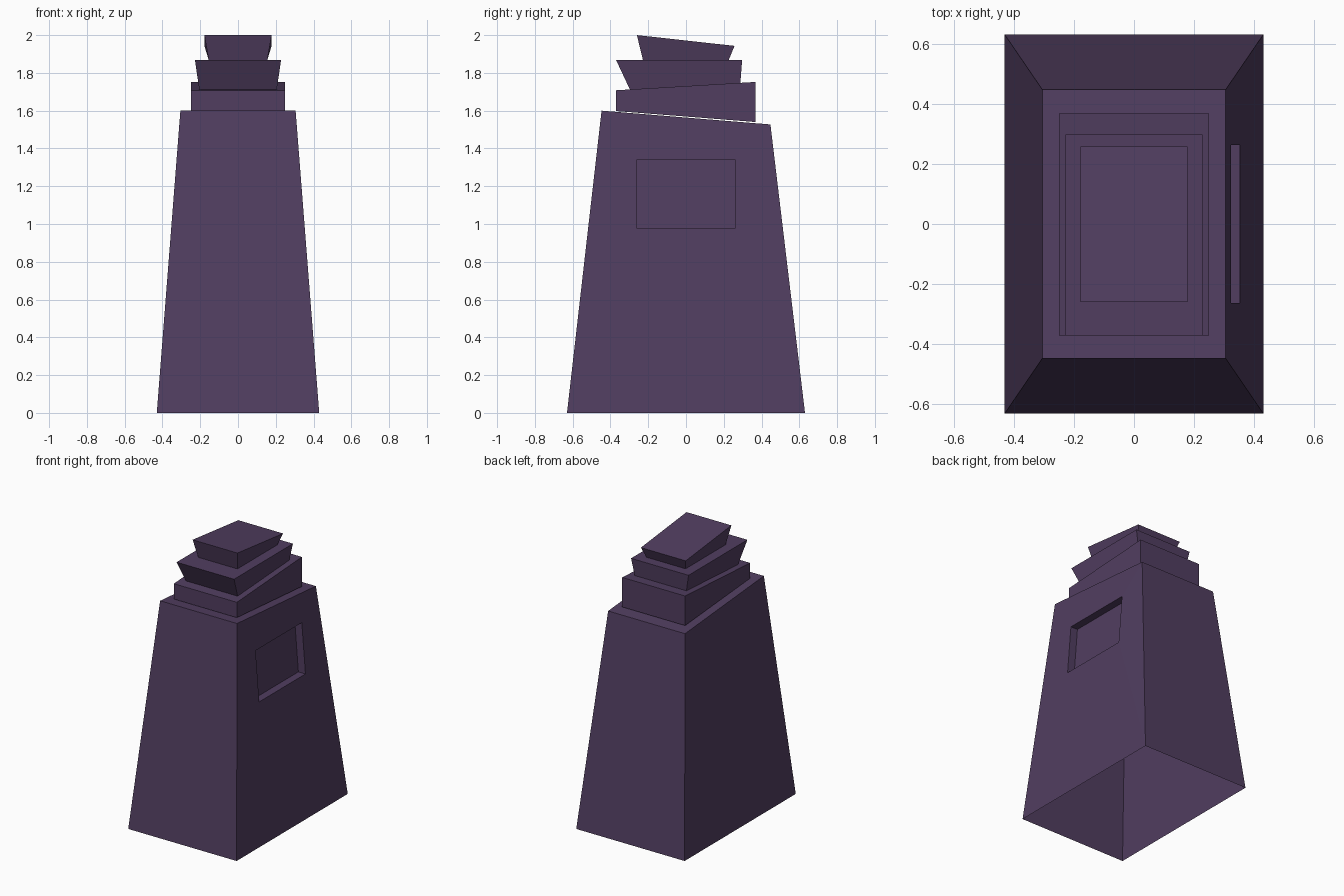
import bpy, bmesh
from mathutils import Vector

if "Cube" in bpy.data.objects:
    bpy.data.objects.remove(bpy.data.objects["Cube"])

plum = bpy.data.materials.new("dark plum")
plum.diffuse_color = (0.083, 0.048, 0.118, 1)
plum.use_nodes = True
plum.node_tree.nodes["Principled BSDF"].inputs["Base Color"].default_value = plum.diffuse_color


def finish(bm, name):
    mesh = bpy.data.meshes.new(name)
    bm.to_mesh(mesh)
    bm.free()
    mesh.materials.append(plum)
    obj = bpy.data.objects.new(name, mesh)
    bpy.context.collection.objects.link(obj)
    return obj


def tapered_block(bottom, top):
    """Each end is (half width, front y, front z, back y, back z)."""
    bm = bmesh.new()
    rings = []
    for w, fy, fz, by, bz in (bottom, top):
        rings.append([bm.verts.new(p) for p in
                      ((-w, fy, fz), (w, fy, fz), (w, by, bz), (-w, by, bz))])
    lo, hi = rings
    bm.faces.new(lo[::-1])
    bm.faces.new(hi)
    for i in range(4):
        j = (i + 1) % 4
        bm.faces.new((lo[i], lo[j], hi[j], hi[i]))
    bm.normal_update()
    bm.faces.ensure_lookup_table()
    return bm


# Tall tapered body, hollow and open underneath
body = tapered_block((0.43, -0.63, 0, 0.63, 0), (0.305, -0.447, 1.6, 0.447, 1.527))
bmesh.ops.delete(body, geom=[body.faces[0]], context='FACES_ONLY')

# Recessed niche in the right wall
wall = max(body.faces, key=lambda f: f.normal.x)
bmesh.ops.inset_individual(body, faces=[wall], thickness=0.1)
mid = sum((v.co.z for v in wall.verts)) / 4
for v in wall.verts:
    z = 1.34 if v.co.z > mid else 0.98
    y = 0.262 if v.co.y > 0 else -0.262
    v.co = Vector((0.43 - 0.125 * z / 1.565, y, z))
niche = bmesh.ops.extrude_discrete_faces(body, faces=[wall])["faces"]
bmesh.ops.translate(body, verts=niche[0].verts[:], vec=(-0.056, 0, 0))
body.normal_update()
finish(body, "body")

# Three uneven stacked slabs on top
slabs = {
    "lower_slab": ((0.25, -0.37, 1.598, 0.367, 1.54), (0.25, -0.37, 1.708, 0.367, 1.752)),
    "middle_slab": ((0.205, -0.297, 1.712, 0.288, 1.747), (0.228, -0.37, 1.868, 0.297, 1.868)),
    "top_slab": ((0.155, -0.228, 1.868, 0.226, 1.868), (0.178, -0.26, 2.0, 0.257, 1.943)),
}
for name, (bottom, top) in slabs.items():
    finish(tapered_block(bottom, top), name)
